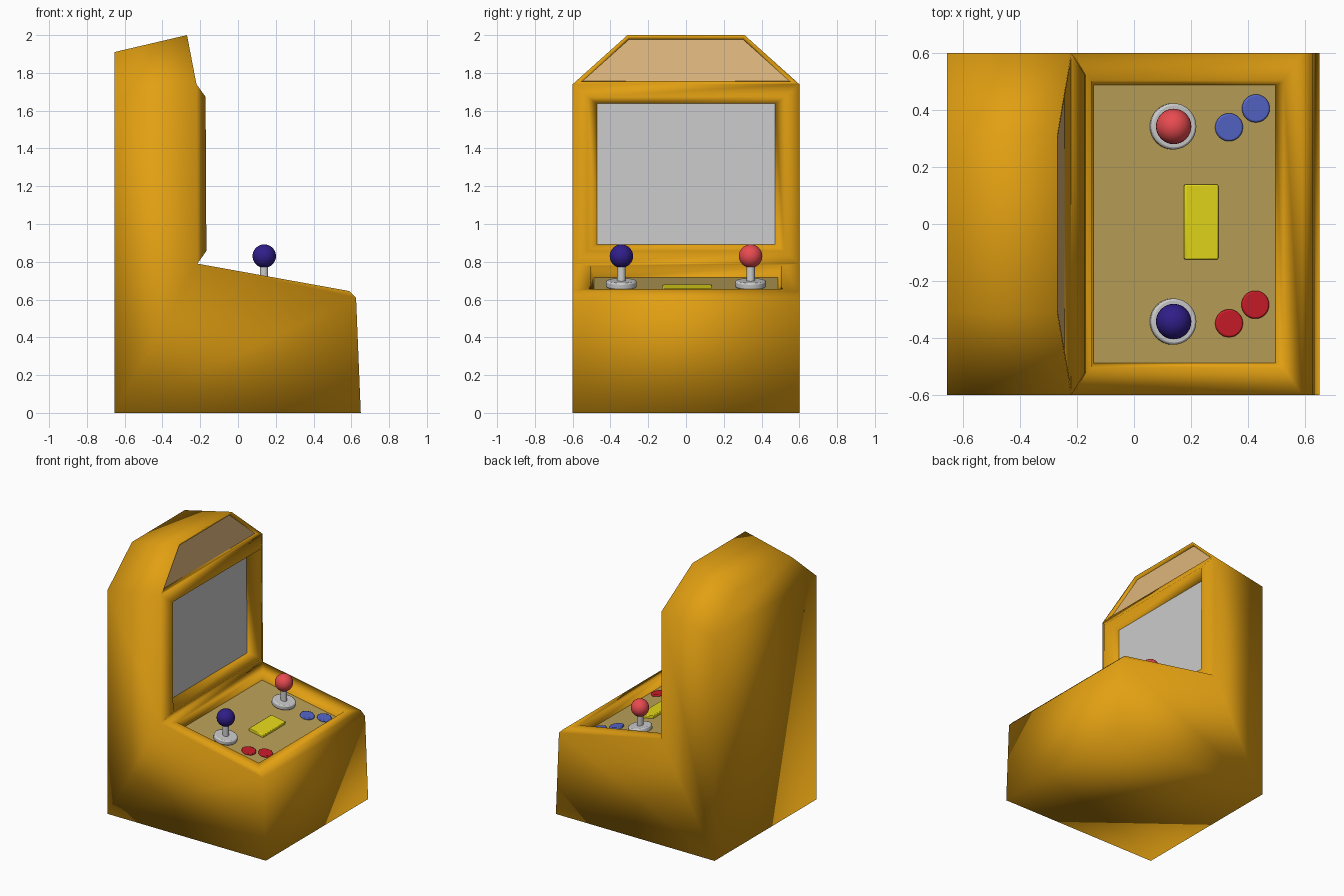
import bpy, bmesh, math
from mathutils import Vector

if "Cube" in bpy.data.objects:
    bpy.data.objects.remove(bpy.data.objects["Cube"])

def paint(obj, name, rgb):
    mat = bpy.data.materials.get(name) or bpy.data.materials.new(name)
    mat.diffuse_color = (*rgb, 1)
    mat.use_nodes = True
    mat.node_tree.nodes["Principled BSDF"].inputs["Base Color"].default_value = mat.diffuse_color
    obj.data.materials.append(mat)

def mesh_object(name, mesh):
    obj = bpy.data.objects.new(name, mesh)
    bpy.context.collection.objects.link(obj)
    return obj

# Cabinet: side profile (x, z, half width) swept across y, top corners narrowed
profile = [(-.655, 0, .6), (.65, 0, .6), (.625, .61, .6), (.59, .645, .6),
           (-.215, .79, .6), (-.22, 1.74, .6), (-.27, 2, .31),
           (-.655, 1.91, .31), (-.655, 1.66, .6)]
bm = bmesh.new()
near = [bm.verts.new((x, -w, z)) for x, z, w in profile]
far = [bm.verts.new((x, w, z)) for x, z, w in profile]
n = len(profile)
strips = [bm.faces.new((near[i], near[(i + 1) % n], far[(i + 1) % n], far[i]))
          for i in range(n)]
for side in (near, far):
    bm.faces.new(side[:6] + side[8:])
    bm.faces.new(side[5:])
bmesh.ops.recalc_face_normals(bm, faces=bm.faces[:])
bm.normal_update()
deck, front, sign = strips[3], strips[4], strips[5]

def step(face, scale, depth):
    """Add a ring inside a face: scale the face about its centre and push it."""
    normal = face.normal.copy()
    bmesh.ops.inset_region(bm, faces=[face], thickness=.001, use_even_offset=True)
    centre = face.calc_center_median()
    for v in face.verts:
        d = v.co - centre
        d.x, d.y, d.z = d.x * scale[0], d.y * scale[1], d.z * scale[0]
        v.co = centre + d + normal * depth

# Raised screen surround with sunken screen
step(front, (.86, .87), .048)
step(front, (.915, .905), -.088)
# Sunken control deck
step(deck, (.84, .84), 0)
step(deck, (.95, .97), -.06)
# Sunken sign
bmesh.ops.inset_region(bm, faces=[sign], thickness=.014, use_even_offset=True)
bmesh.ops.inset_region(bm, faces=[sign], thickness=.006, depth=-.02, use_even_offset=True)

# Flat panels take over the sunken faces
for name, face, rgb in (("screen", front, None),
                        ("control_panel", deck, (.5, .36, .1)),
                        ("sign_panel", sign, (.72, .46, .2))):
    mesh = bpy.data.meshes.new(name)
    mesh.from_pydata([v.co[:] for v in face.verts], [], [range(len(face.verts))])
    obj = mesh_object(name, mesh)
    if rgb:
        paint(obj, name + "_colour", rgb)
    bm.faces.remove(face)

for f in bm.faces:
    f.smooth = True
mesh = bpy.data.meshes.new("cabinet")
bm.to_mesh(mesh)
bm.free()
paint(mesh_object("cabinet", mesh), "orange", (.76, .35, .006))

# Controls sit on the sloping deck floor
TILT = math.atan(.18)

def floor_z(x):
    return .729 - .18 * (x + .215)

def finish(obj, name, colour=None, bevel=0):
    obj.name = name
    if bevel:
        mod = obj.modifiers.new("rounded_edge", 'BEVEL')
        mod.width, mod.segments, mod.limit_method = bevel, 2, 'ANGLE'
    bpy.ops.object.shade_smooth_by_angle(angle=math.radians(40))
    if colour:
        paint(obj, *colour)

def disc(name, x, y, z, r, h, tilt=TILT, colour=None, bevel=0):
    bpy.ops.mesh.primitive_cylinder_add(vertices=32, radius=r, depth=h,
                                        location=(x, y, z), rotation=(0, tilt, 0))
    finish(bpy.context.object, name, colour, bevel)

RED, NAVY = ("red", (.8, .07, .08)), ("navy", (.03, .013, .25))
CRIMSON, BLUE = ("crimson", (.6, .012, .022)), ("blue", (.09, .13, .58))

# Joysticks
for side, y, colour in (("left", -.342, NAVY), ("right", .342, RED)):
    disc(side + "_joystick_base", .137, y, floor_z(.137) + .017, .081, .036, bevel=.008)
    disc(side + "_joystick_shaft", .138, y, .735, .022, .11, tilt=0)
    bpy.ops.mesh.primitive_uv_sphere_add(segments=32, ring_count=16, radius=.062,
                                         location=(.139, y, .83))
    finish(bpy.context.object, side + "_joystick_ball", colour)

# Buttons
for name, x, y, colour in (("left_button_1", .333, -.348, CRIMSON),
                           ("left_button_2", .425, -.283, CRIMSON),
                           ("right_button_1", .333, .339, BLUE),
                           ("right_button_2", .427, .405, BLUE)):
    disc(name, x, y, floor_z(x) + .005, .049, .018, colour=colour, bevel=.006)

# Yellow centre plate
bpy.ops.mesh.primitive_cube_add(size=1, location=(.235, .007, floor_z(.235) + .008),
                                rotation=(0, TILT, 0))
plate = bpy.context.object
plate.scale = (.12, .263, .026)
bpy.ops.object.transform_apply(location=False, rotation=False, scale=True)
finish(plate, "centre_plate", ("yellow", (.8, .7, .01)), .005)
